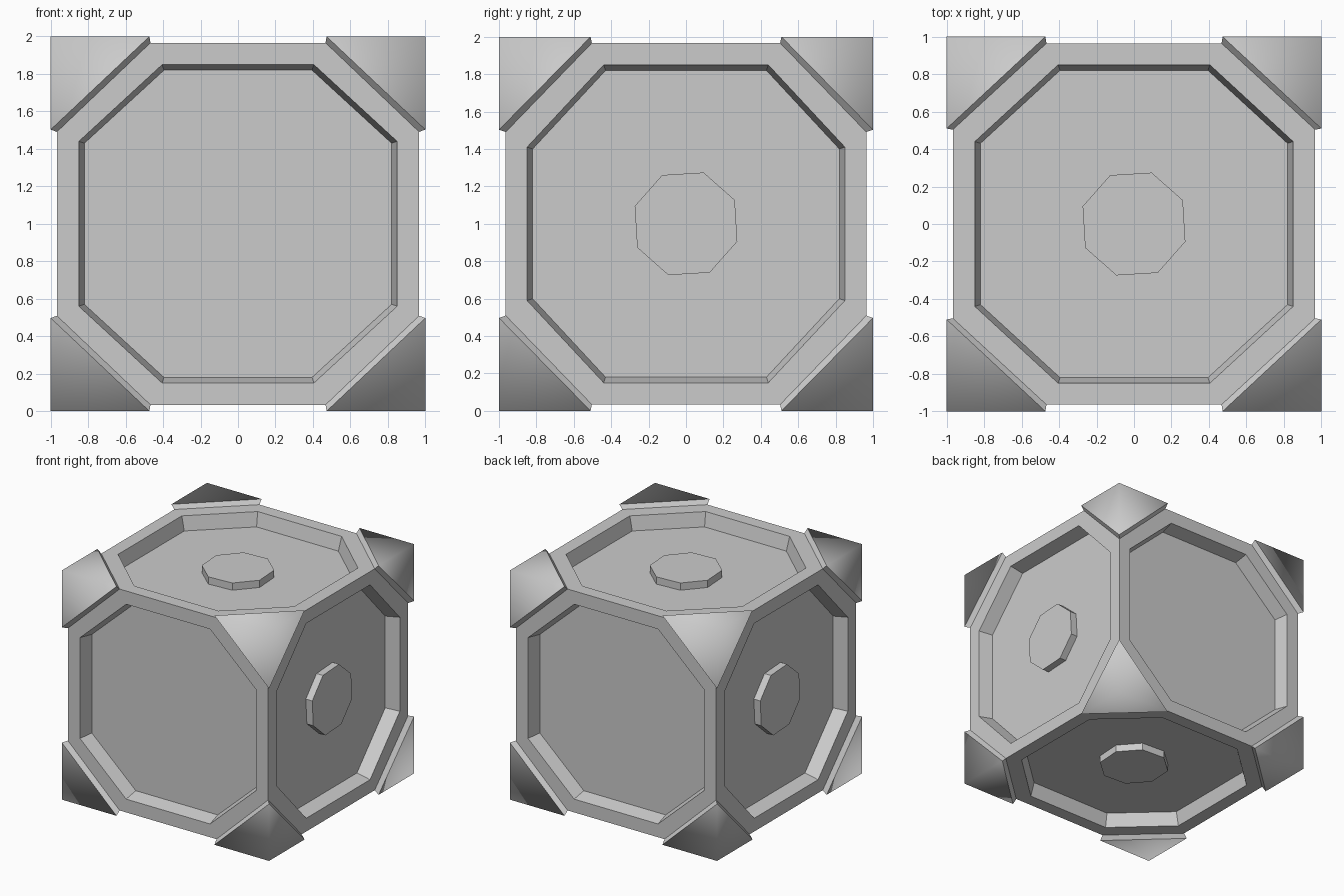
import bpy, bmesh
from math import radians
from mathutils import Matrix, Vector

if "Cube" in bpy.data.objects:
    bpy.data.objects.remove(bpy.data.objects["Cube"])

CENTRE = (0, 0, 1)
HALF = (0.967, 0.964, 0.966)      # body half sizes
DEPTH = 0.12                      # panel recess depth
# half length of the straight panel edges along each in-plane axis, per normal axis
EDGE = {0: {1: 0.44, 2: 0.41}, 1: {0: 0.405, 2: 0.44}, 2: {0: 0.405, 1: 0.44}}


def finish(bm, name):
    bmesh.ops.recalc_face_normals(bm, faces=bm.faces)
    me = bpy.data.meshes.new(name)
    bm.to_mesh(me)
    bm.free()
    ob = bpy.data.objects.new(name, me)
    ob.location = CENTRE
    bpy.context.collection.objects.link(ob)
    return ob


# Body: cube with a recessed octagonal panel on every face
bm = bmesh.new()
for n in range(3):
    u, v = (n + 1) % 3, (n + 2) % 3
    for side in (-1, 1):
        def point(a, b, h):
            co = [0, 0, 0]
            co[u], co[v], co[n] = a, b, side * h
            return bm.verts.new(co)

        def octagon(r, shrink, h):
            lu, lv = EDGE[n][u] - shrink, EDGE[n][v] - shrink
            pts = [(r, -lv), (r, lv), (lu, r), (-lu, r),
                   (-r, lv), (-r, -lv), (-lu, -r), (lu, -r)]
            return [point(a, b, h) for a, b in pts]

        hu, hv, hn = HALF[u], HALF[v], HALF[n]
        corner = [point(a * hu, b * hv, hn)
                  for a, b in ((1, -1), (1, 1), (-1, 1), (-1, -1))]
        rim = octagon(0.85, 0, hn)
        floor = octagon(0.82, 0.01, hn - DEPTH)
        for i in range(4):
            j = (i + 1) % 4
            bm.faces.new((corner[i], corner[j], rim[2 * i + 1], rim[2 * i]))
            bm.faces.new((corner[j], rim[(2 * i + 2) % 8], rim[2 * i + 1]))
        for i in range(8):
            j = (i + 1) % 8
            bm.faces.new((rim[i], rim[j], floor[j], floor[i]))
        bm.faces.new(floor)
bmesh.ops.remove_doubles(bm, verts=bm.verts, dist=1e-4)
finish(bm, "body")

# Raised eight-sided discs on the left, right, top and bottom panels
bm = bmesh.new()
low, high = 0.82, HALF[0] - DEPTH + 0.062
right = Matrix(((0, 0, 1), (1, 0, 0), (0, 1, 0))).to_4x4()
for basis in (right, Matrix.Rotation(radians(180), 4, 'Z') @ right,
              Matrix.Identity(4), Matrix.Rotation(radians(180), 4, 'Y')):
    place = (basis @ Matrix.Translation((0, 0, (low + high) / 2))
             @ Matrix.Rotation(radians(26), 4, 'Z'))
    bmesh.ops.create_cone(bm, cap_ends=True, segments=8, radius1=0.29,
                          radius2=0.29, depth=high - low, matrix=place)
finish(bm, "panel_discs")

# Corner guards: one smooth three-sided cap with short flat walls, mirrored to eight
bm = bmesh.new()
tip = bm.verts.new((1, 1, 1))
outer, base = [], []
for axis, (o, b) in enumerate(((0.473, 0.467), (0.51, 0.503), (0.503, 0.49))):
    p, q = Vector((1, 1, 1)), Vector(HALF) - Vector((0.002,) * 3)
    p[axis], q[axis] = o, b
    outer.append(bm.verts.new(p))
    base.append(bm.verts.new(q))
for i in range(3):
    j = (i + 1) % 3
    bm.faces.new((tip, outer[i], outer[j])).smooth = True
    bm.faces.new((outer[i], base[i], base[j], outer[j]))
for e in bm.edges:
    e.smooth = tip in e.verts
caps = finish(bm, "corner_guards")
mirror = caps.modifiers.new("mirror", 'MIRROR')
mirror.use_axis = (True, True, True)
